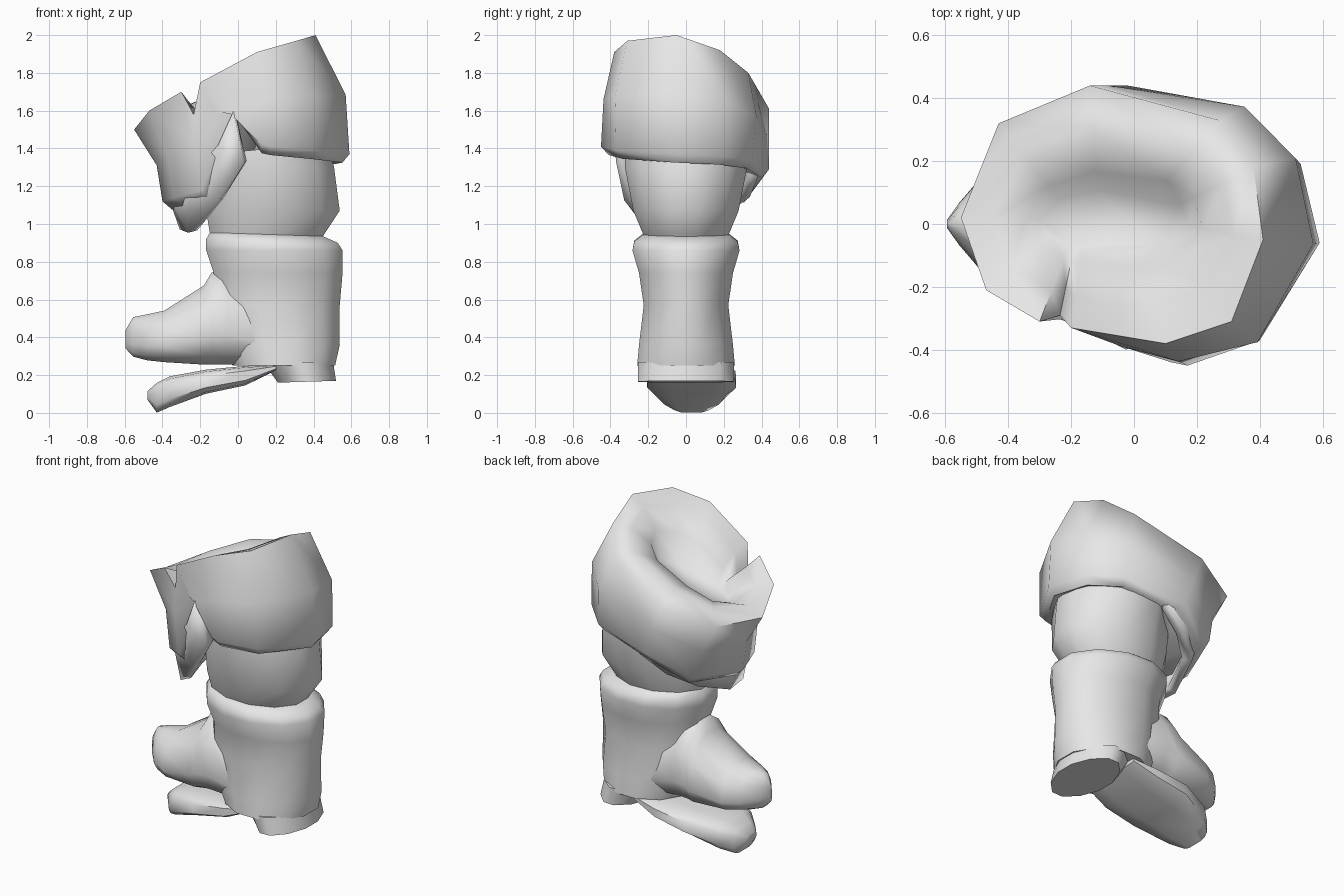
import bpy, bmesh, math
from mathutils import Vector

old = bpy.data.objects.get("Cube")
if old:
    bpy.data.objects.remove(old, do_unlink=True)

GREY = (0.8, 0.8, 0.8, 1)
leather = bpy.data.materials.new("plain grey leather")
leather.use_nodes = True
leather.diffuse_color = GREY
leather.node_tree.nodes["Principled BSDF"].inputs["Base Color"].default_value = GREY


def loft(name, rings, closed=True, caps=True, angle=55):
    """Skin a list of point rings into one smooth-shaded object."""
    bm = bmesh.new()
    loops = [[bm.verts.new(p) for p in ring] for ring in rings]
    count = len(loops[0])
    for low, high in zip(loops, loops[1:]):
        for i in range(count if closed else count - 1):
            j = (i + 1) % count
            bm.faces.new((low[i], low[j], high[j], high[i]))
    if caps:
        bm.faces.new(loops[0])
        bm.faces.new(loops[-1])
    bmesh.ops.recalc_face_normals(bm, faces=bm.faces)
    mesh = bpy.data.meshes.new(name)
    bm.to_mesh(mesh)
    bm.free()
    mesh.materials.append(leather)
    obj = bpy.data.objects.new(name, mesh)
    bpy.context.collection.objects.link(obj)
    bpy.ops.object.select_all(action='DESELECT')
    obj.select_set(True)
    bpy.context.view_layer.objects.active = obj
    bpy.ops.object.shade_smooth_by_angle(angle=math.radians(angle))
    return obj


def oval(power, count=12):
    """Unit superellipse points, turned half a step."""
    points = []
    for i in range(count):
        a = math.tau * (i + 0.5) / count
        c, s = math.cos(a), math.sin(a)
        points.append((math.copysign(abs(c) ** power, c),
                       math.copysign(abs(s) ** power, s)))
    return points


def upright(name, sections, power):
    """Loft of level rings: height, back-to-front limits, half width, tilt."""
    rings = []
    for z, x0, x1, half, tilt in sections:
        mid, reach = (x0 + x1) / 2, (x1 - x0) / 2 / 0.97
        rings.append([(mid + reach * c, half * 1.03 * s, z + tilt * c)
                      for c, s in oval(power)])
    return loft(name, rings)


def lengthwise(name, sections, power, shift, taper):
    """Loft of upright rings: x, bottom, top, half width; taper narrows the top."""
    rings = []
    for x, z0, z1, half in sections:
        mid, reach = (z0 + z1) / 2, (z1 - z0) / 2
        rings.append([(x, shift + half * c * (1 - taper * max(s, 0)), mid + reach * s)
                      for c, s in oval(power)])
    return loft(name, rings)


# Heel block and lower shaft with a rounded rim
upright("heel", [(0.165, 0.21, 0.52, 0.255, 0.005),
                 (0.27, 0.13, 0.505, 0.255, 0)], 1.1)
upright("lower_shaft", [
    (0.25, -0.03, 0.515, 0.26, 0),
    (0.36, -0.09, 0.54, 0.25, 0),
    (0.57, -0.14, 0.54, 0.225, 0),
    (0.74, -0.13, 0.555, 0.25, 0),
    (0.86, -0.17, 0.555, 0.285, 0),
    (0.91, -0.17, 0.53, 0.275, -0.01),
    (0.945, -0.15, 0.45, 0.23, -0.01)], 1)

# Foot with a pointed toe and a raised instep
lengthwise("foot", [
    (-0.595, 0.34, 0.44, 0.012),
    (-0.555, 0.295, 0.51, 0.07),
    (-0.48, 0.275, 0.525, 0.16),
    (-0.39, 0.265, 0.545, 0.215),
    (-0.18, 0.25, 0.68, 0.245),
    (-0.14, 0.25, 0.75, 0.24),
    (-0.06, 0.25, 0.76, 0.235),
    (0.15, 0.25, 0.62, 0.23),
    (0.30, 0.27, 0.50, 0.17)], 0.75, 0, 0.4)

# Loose sole hanging down at the toe
lengthwise("loose_sole", [
    (0.20, 0.225, 0.255, 0.21),
    (0.04, 0.145, 0.25, 0.235),
    (-0.17, 0.10, 0.23, 0.24),
    (-0.36, 0.03, 0.195, 0.175),
    (-0.43, 0.0, 0.16, 0.11),
    (-0.48, 0.07, 0.115, 0.05)], 0.55, 0.03, 0)

# Upper shaft
upright("upper_shaft", [
    (0.90, -0.14, 0.43, 0.21, 0),
    (0.95, -0.15, 0.46, 0.23, 0),
    (1.07, -0.17, 0.54, 0.28, 0),
    (1.30, -0.16, 0.51, 0.325, 0),
    (1.40, -0.14, 0.48, 0.325, 0.03)], 1)

# Folded cuff: crest, lower edge and height of the inward roll at each station
stations = [
    ((0.41, -0.05, 2.00), (0.59, -0.06, 1.37), 1.95),
    ((0.38, 0.18, 1.92), (0.53, 0.19, 1.36), 1.89),
    ((0.27, 0.33, 1.80), (0.37, 0.35, 1.34), 1.80),
    ((-0.14, 0.44, 1.61), (-0.02, 0.44, 1.29), 1.69),
    ((-0.43, 0.32, 1.52), (-0.28, 0.34, 1.16), 1.59),
    ((-0.55, 0.02, 1.50), (-0.40, 0.0, 1.12), 1.55),
    ((-0.47, -0.21, 1.60), (-0.34, -0.2, 1.14), 1.60),
    ((-0.30, -0.31, 1.70), (-0.19, -0.32, 1.18), 1.65),
    ((-0.235, -0.29, 1.58), (-0.02, -0.38, 1.60), 1.60),
    ((-0.20, -0.33, 1.75), (0.12, -0.44, 1.42), 1.72),
    ((0.10, -0.38, 1.91), (0.17, -0.45, 1.41), 1.86),
    ((0.31, -0.31, 1.97), (0.40, -0.37, 1.39), 1.92),
]
levels = [[] for _ in range(8)]
leg_axis = Vector((0.18, 0, 0))
for crest, edge, roll_height in stations:
    crest, edge = Vector(crest), Vector(edge)
    a = math.atan2(crest.y / 0.4, crest.x / 0.5)
    floor = Vector((-0.06 + 0.24 * math.cos(a), 0.01 + 0.1 * math.sin(a), 0))
    floor.z = 1.61 + 0.31 * floor.x
    roll = crest.lerp(floor, 0.4)
    roll.z = roll_height
    rim = crest.lerp(floor, 0.82)
    rim.z = floor.z + 0.6 * (roll.z - floor.z)
    belly = (crest + edge) / 2
    push = 1.02 + 0.24 * belly.x
    belly.x *= push
    belly.y *= push
    lip = edge.lerp(leg_axis, 0.09)
    lip.z = edge.z - 0.045
    tuck = edge.lerp(leg_axis, 0.42)
    tuck.z = edge.z + 0.01
    for level, point in zip(levels, (floor, rim, roll, crest, belly, edge, lip, tuck)):
        level.append(point)
loft("folded_cuff", levels, angle=75)

# Lining flap showing below the cuff, from one side round the front
lower = [(0.04, -0.34, 1.33), (-0.09, -0.30, 1.13), (-0.24, -0.18, 0.96), (-0.28, 0, 0.98),
         (-0.22, 0.21, 1.07), (-0.09, 0.31, 1.15), (0.06, 0.35, 1.25)]
upper = [(-0.02, -0.37, 1.60), (-0.10, -0.33, 1.42), (-0.27, -0.22, 1.22), (-0.35, 0, 1.18),
         (-0.25, 0.25, 1.22), (-0.09, 0.37, 1.34), (0.06, 0.38, 1.42)]
lining = loft("cuff_lining", [lower, upper], closed=False, caps=False)
thick = lining.modifiers.new("thickness", 'SOLIDIFY')
thick.thickness = 0.06
thick.offset = 0
